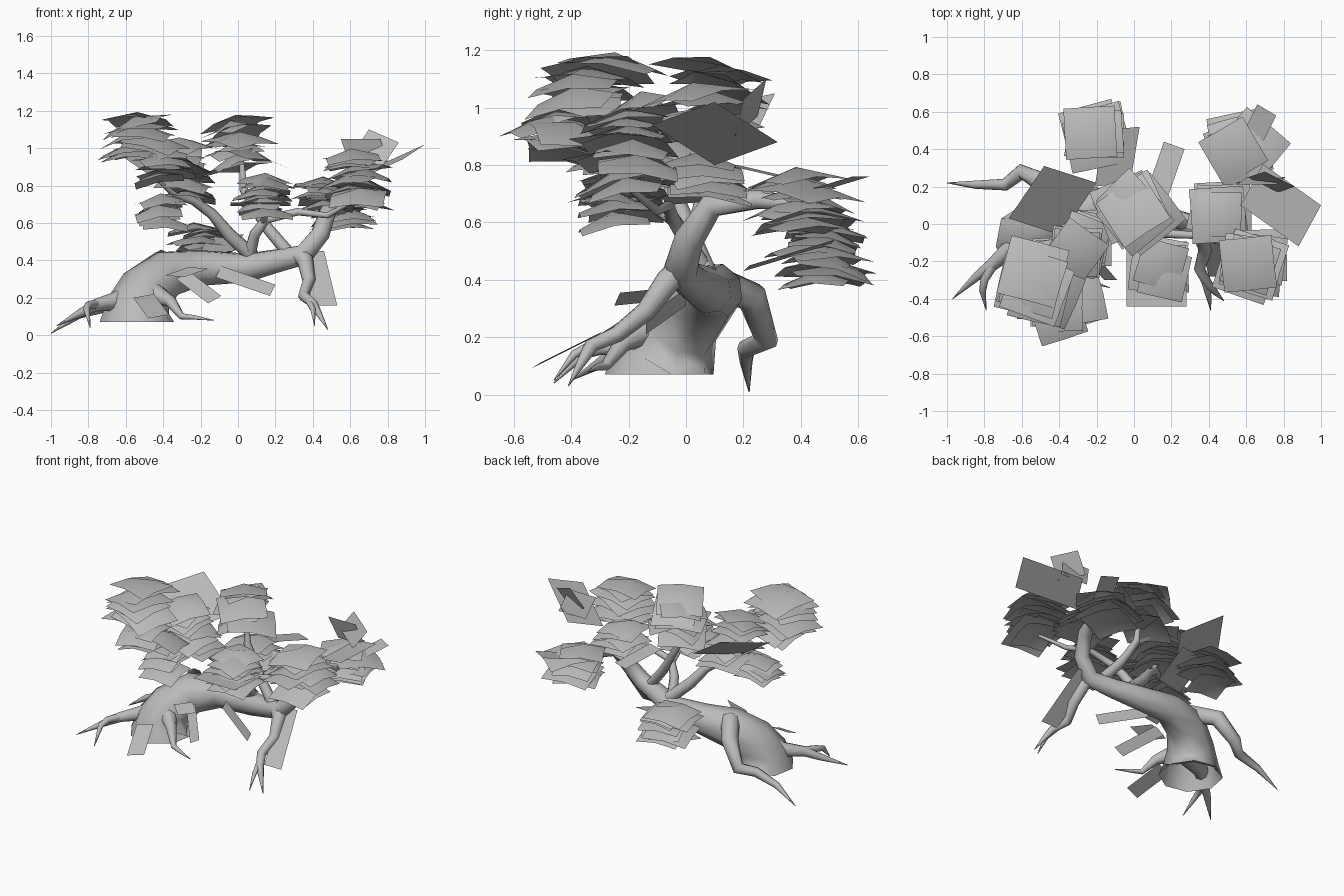
import bpy, bmesh, math, random
from mathutils import Vector, Matrix, Euler

random.seed(7)
cube = bpy.data.objects.get("Cube")
if cube:
    bpy.data.objects.remove(cube)

grey = bpy.data.materials.new("plain grey")
grey.use_nodes = True
colour = (0.5, 0.5, 0.5, 1)
grey.diffuse_color = colour
grey.node_tree.nodes["Principled BSDF"].inputs["Base Color"].default_value = colour


def limb(name, *points):
    """Tapered tube through (x, y, z, radius) points."""
    curve = bpy.data.curves.new(name, "CURVE")
    curve.dimensions = "3D"
    curve.bevel_depth = 1
    curve.bevel_resolution = 2
    spline = curve.splines.new("POLY")
    spline.points.add(len(points) - 1)
    for p, (x, y, z, r) in zip(spline.points, points):
        p.co = (x, y, z, 1)
        p.radius = r
    ob = bpy.data.objects.new(name, curve)
    bpy.context.collection.objects.link(ob)
    bpy.ops.object.select_all(action="DESELECT")
    ob.select_set(True)
    bpy.context.view_layer.objects.active = ob
    bpy.ops.object.convert(target="MESH")
    ob = bpy.context.object
    ob.data.materials.clear()
    ob.data.materials.append(grey)
    bpy.ops.object.shade_smooth_by_angle(angle=math.radians(60))
    return ob


def finish(bm, name):
    for f in bm.faces:
        f.smooth = True
    mesh = bpy.data.meshes.new(name)
    bm.to_mesh(mesh)
    bm.free()
    mesh.materials.append(grey)
    bpy.context.collection.objects.link(bpy.data.objects.new(name, mesh))


def foliage(name, centre, spread, height, count, size, turn):
    """Loose stack of domed square leaf cards that droop outwards."""
    bm = bmesh.new()
    for i in range(count):
        s = size * random.uniform(0.85, 1.1)
        level = i / (count - 1) - 0.5
        x, y = random.uniform(-spread, spread), random.uniform(-spread, spread)
        rot = Euler((random.gauss(-3 * y, 0.1), random.gauss(3 * x, 0.1),
                     math.radians(turn) + random.gauss(0, 0.17)))
        place = Matrix.Translation(Vector(centre) + Vector((x, y, level * height)))
        grid = bmesh.ops.create_grid(bm, x_segments=2, y_segments=2, size=s / 2)["verts"]
        for v in grid:
            v.co.z = 0.085 * (0.45 - v.co.xy.length / s)
        bmesh.ops.transform(bm, matrix=place @ rot.to_matrix().to_4x4(), verts=grid)
    finish(bm, name)


def card(name, corner, side_a, side_b):
    """Single flat leaf card from a corner and two edges."""
    bm = bmesh.new()
    c, a, b = Vector(corner), Vector(side_a), Vector(side_b)
    bm.faces.new([bm.verts.new(p) for p in (c, c + a, c + a + b, c + b)])
    finish(bm, name)


# Leaning trunk, hollow below with a level foot
trunk = limb("trunk", (-.54, -.085, .07, .205), (-.53, -.07, .15, .175), (-.49, -.03, .24, .15),
             (-.38, .05, .33, .13), (-.2, .1, .36, .1), (.05, .08, .36, .08), (.2, .02, .395, .066),
             (.35, -.02, .43, .06), (.44, .01, .54, .052), (.48, .09, .66, .045),
             (.54, .25, .68, .035), (.6, .44, .66, .02))
for v in trunk.data.vertices:
    if v.co.x < -.3 and v.co.z < .12:
        v.co.z = .07

# Roots
limb("back_root", (-.4, .08, .4, .06), (-.5, .23, .34, .055), (-.6, .28, .19, .042),
     (-.69, .21, .16, .033), (-.85, .21, .11, .022), (-1, .22, .01, .002))
limb("side_root", (-.5, -.06, .22, .09), (-.66, -.13, .18, .05), (-.76, -.22, .16, .034),
     (-.84, -.28, .12, .024), (-.97, -.4, .05, .002))
limb("side_root_fork", (-.74, -.19, .165, .03), (-.8, -.3, .16, .022), (-.81, -.36, .14, .018),
     (-.79, -.46, .04, .002))
limb("front_root", (-.44, -.14, .22, .055), (-.36, -.22, .18, .033), (-.3, -.28, .1, .018),
     (-.23, -.31, .095, .012), (-.13, -.34, .08, .002))
limb("hanging_branch", (.32, -.02, .43, .05), (.36, -.06, .4, .045), (.38, -.14, .29, .036),
     (.35, -.24, .21, .03), (.4, -.33, .17, .026), (.43, -.36, .12, .018), (.48, -.41, .03, .002))
limb("hanging_fork", (.38, -.31, .18, .02), (.4, -.39, .14, .015), (.41, -.46, .05, .002))

# Upper branches
limb("left_branch", (.08, .07, .42, .04), (-.05, .02, .54, .037), (-.14, -.02, .65, .03),
     (-.24, -.07, .72, .024), (-.34, -.16, .75, .018), (-.42, -.24, .82, .008))
limb("left_twig", (-.2, -.05, .7, .02), (-.28, -.1, .82, .012))
limb("middle_branch", (.27, 0, .44, .035), (.16, .03, .57, .032), (.1, .05, .66, .026),
     (.03, .06, .78, .024), (.02, .07, .93, .012))
limb("inner_branch", (.06, .07, .42, .035), (.09, 0, .54, .03), (.15, -.05, .62, .025),
     (.32, -.06, .66, .02), (.48, -.1, .64, .016), (.62, -.2, .72, .01))
limb("inner_twig", (.14, -.05, .61, .02), (.14, -.14, .67, .014), (.13, -.24, .75, .006))

# Foliage stacks
foliage("left_crown", (-.51, -.32, 1.06), .07, .19, 9, .31, -15)
foliage("left_crown_front", (-.36, -.44, .9), .07, .12, 6, .27, 12)
foliage("left_inner_foliage", (-.3, -.11, .88), .05, .28, 9, .28, -10)
foliage("left_low_foliage", (-.39, -.22, .66), .04, .12, 5, .25, 5)
foliage("middle_crown", (.01, .07, 1.02), .06, .24, 9, .29, 32)
foliage("front_foliage", (.14, -.24, .74), .04, .18, 8, .25, -10)
foliage("right_inner_foliage", (.46, .05, .75), .04, .12, 7, .27, 5)
foliage("right_crown", (.64, -.2, .84), .05, .24, 10, .29, -10)
foliage("back_right_foliage", (.58, .41, .67), .05, .17, 9, .28, 25)
foliage("back_foliage", (-.2, .47, .48), .04, .17, 9, .27, 5)

# Loose cards
card("far_right_card", (1, .1, 1.02), (-.12, -.22, -.08), (-.31, .22, -.14))
card("steep_right_card", (.55, .21, 1.05), (.21, 0, 0), (.05, .04, -.15))
card("tall_right_card", (.7, .28, 1.1), (.16, -.08, -.07), (-.09, -.03, -.13))
card("big_left_card", (-.48, .31, 1.05), (.28, -.09, -.19), (-.19, -.28, -.06))
card("upper_middle_card", (.16, .44, .74), (.11, -.04, 0), (-.09, -.26, .06))
card("upper_right_card", (.66, .64, .76), (.1, -.06, 0), (-.1, -.2, -.06))
card("back_card", (-.16, .5, .52), (.19, .02, .02), (-.05, -.3, -.09))
card("low_front_card", (-.04, -.44, .71), (.32, 0, 0), (0, .3, -.02))
card("trunk_front_card", (-.33, -.1, .3), (.07, 0, .04), (.17, -.2, -.13))
card("trunk_middle_card", (-.12, 0, .31), (.03, 0, .06), (.29, -.14, -.1))
card("trunk_low_card", (-.56, -.32, .2), (.11, .03, .02), (.08, -.22, -.11))
card("trunk_side_card", (-.39, -.15, .32), (.13, .02, .045), (.1, -.1, -.01))
card("hanging_card", (.33, 0, .45), (.13, 0, 0), (.07, -.28, -.29))
